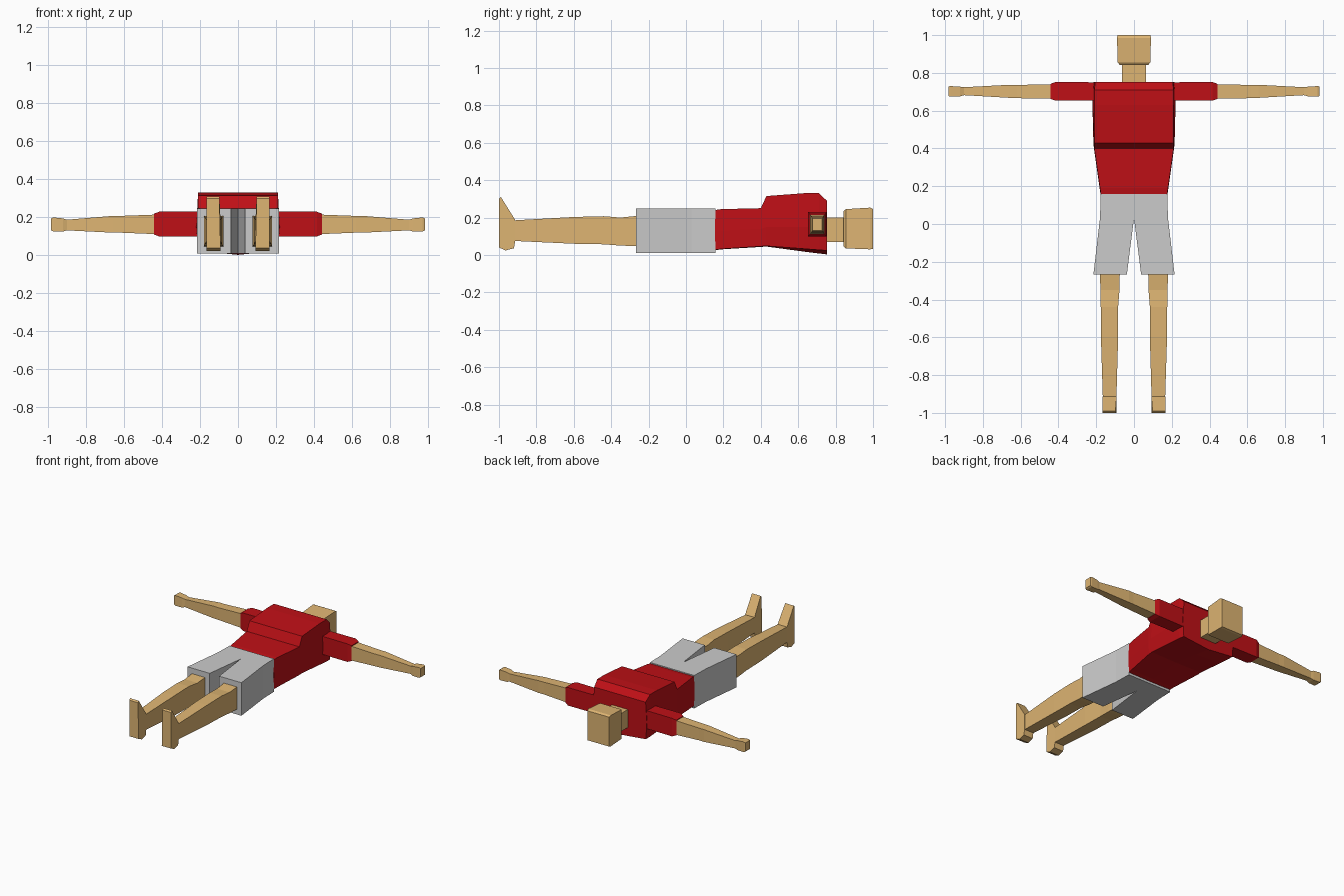
import bpy, bmesh


def material(name, rgb):
    m = bpy.data.materials.new(name)
    m.diffuse_color = (*rgb, 1)
    return m


SKIN = material("skin", (0.73, 0.46, 0.17))
RED = material("red_cloth", (0.52, 0.005, 0.008))


def loft(name, rings, mat=None, mirror=False):
    """Join equal-length rings of points into a closed flat-faced solid."""
    bm = bmesh.new()
    loops = [[bm.verts.new(p) for p in ring] for ring in rings]
    for a, b in zip(loops, loops[1:]):
        for i in range(len(a)):
            j = (i + 1) % len(a)
            bm.faces.new((a[i], a[j], b[j], b[i]))
    bm.faces.new(loops[0])
    bm.faces.new(loops[-1])
    bmesh.ops.recalc_face_normals(bm, faces=bm.faces)
    me = bpy.data.meshes.new(name)
    bm.to_mesh(me)
    bm.free()
    ob = bpy.data.objects.new(name, me)
    bpy.context.collection.objects.link(ob)
    if mat:
        me.materials.append(mat)
    if mirror:
        ob.modifiers.new("Mirror", 'MIRROR')
    return ob


def ring_y(y, x0, x1, z0, z1):
    return [(x0, y, z0), (x1, y, z0), (x1, y, z1), (x0, y, z1)]


def ring_x(x, y0, y1, z0, z1):
    return [(x, y0, z0), (x, y1, z0), (x, y1, z1), (x, y0, z1)]


def torso_ring(y, w_top, w_mid, w_low, z_spine, z_low, z_mid, z_top):
    return [(0, y, z_spine), (w_low, y, z_low), (w_mid, y, z_mid), (w_top, y, z_top),
            (-w_top, y, z_top), (-w_mid, y, z_mid), (-w_low, y, z_low)]


# Shirt body with a raised chest and slight spine ridge
loft("shirt", [torso_ring(*r) for r in (
    (0.155, 0.175, 0.177, 0.175, 0.025, 0.027, 0.13, 0.24),
    (0.19, 0.180, 0.182, 0.180, 0.030, 0.032, 0.13, 0.245),
    (0.40, 0.210, 0.212, 0.208, 0.043, 0.046, 0.14, 0.25),
    (0.43, 0.210, 0.215, 0.208, 0.045, 0.048, 0.15, 0.315),
    (0.63, 0.210, 0.220, 0.210, 0.018, 0.033, 0.15, 0.33),
    (0.71, 0.210, 0.220, 0.210, 0.008, 0.027, 0.15, 0.33),
    (0.753, 0.205, 0.215, 0.207, 0.003, 0.024, 0.15, 0.29))], RED)

# Sleeves
loft("sleeves", [ring_x(*r) for r in (
    (0.19, 0.655, 0.75, 0.10, 0.23),
    (0.415, 0.653, 0.752, 0.10, 0.23),
    (0.442, 0.662, 0.742, 0.11, 0.22))], RED, True)

# Arms and hands
loft("arms", [ring_x(*r) for r in (
    (0.43, 0.664, 0.740, 0.112, 0.215),
    (0.62, 0.666, 0.736, 0.120, 0.208),
    (0.66, 0.668, 0.737, 0.120, 0.208),
    (0.90, 0.682, 0.724, 0.132, 0.188),
    (0.92, 0.676, 0.727, 0.126, 0.195),
    (0.972, 0.674, 0.730, 0.126, 0.200),
    (0.983, 0.677, 0.728, 0.132, 0.195))], SKIN, True)

# Neck and head
loft("neck", [ring_y(0.74, -0.063, 0.063, 0.07, 0.20),
              ring_y(0.855, -0.063, 0.063, 0.07, 0.20)], SKIN)
loft("head", [ring_y(*r) for r in (
    (0.842, -0.075, 0.075, 0.045, 0.235),
    (0.855, -0.086, 0.086, 0.035, 0.245),
    (0.985, -0.090, 0.090, 0.030, 0.253),
    (1.0, -0.087, 0.087, 0.033, 0.245))], SKIN)

# Shorts: extruded outline with a split between the legs
outline = [(-0.176, 0.158), (-0.18, 0.03), (-0.215, -0.268), (-0.038, -0.268), (0, 0.03),
           (0.038, -0.268), (0.215, -0.268), (0.18, 0.03), (0.176, 0.158)]
loft("shorts", [[(x, y, z) for x, y in outline] for z in (0.01, 0.248)])

# Legs
loft("legs", [ring_y(*r) for r in (
    (-0.25, 0.075, 0.180, 0.047, 0.21),
    (-0.35, 0.077, 0.178, 0.050, 0.20),
    (-0.44, 0.084, 0.176, 0.057, 0.207),
    (-0.60, 0.084, 0.175, 0.060, 0.203),
    (-0.92, 0.093, 0.165, 0.075, 0.185))], SKIN, True)

# Feet: side profile extruded across, narrowing at the toes
foot = [(-0.913, 0.187), (-0.99, 0.31), (-1.0, 0.30), (-1.0, 0.04),
        (-0.965, 0.024), (-0.92, 0.036), (-0.913, 0.075)]
loft("feet", [[(x + (0.006 if inner and z > 0.25 else 0), y, z) for y, z in foot]
              for x, inner in ((0.092, True), (0.167, False))], SKIN, True)
